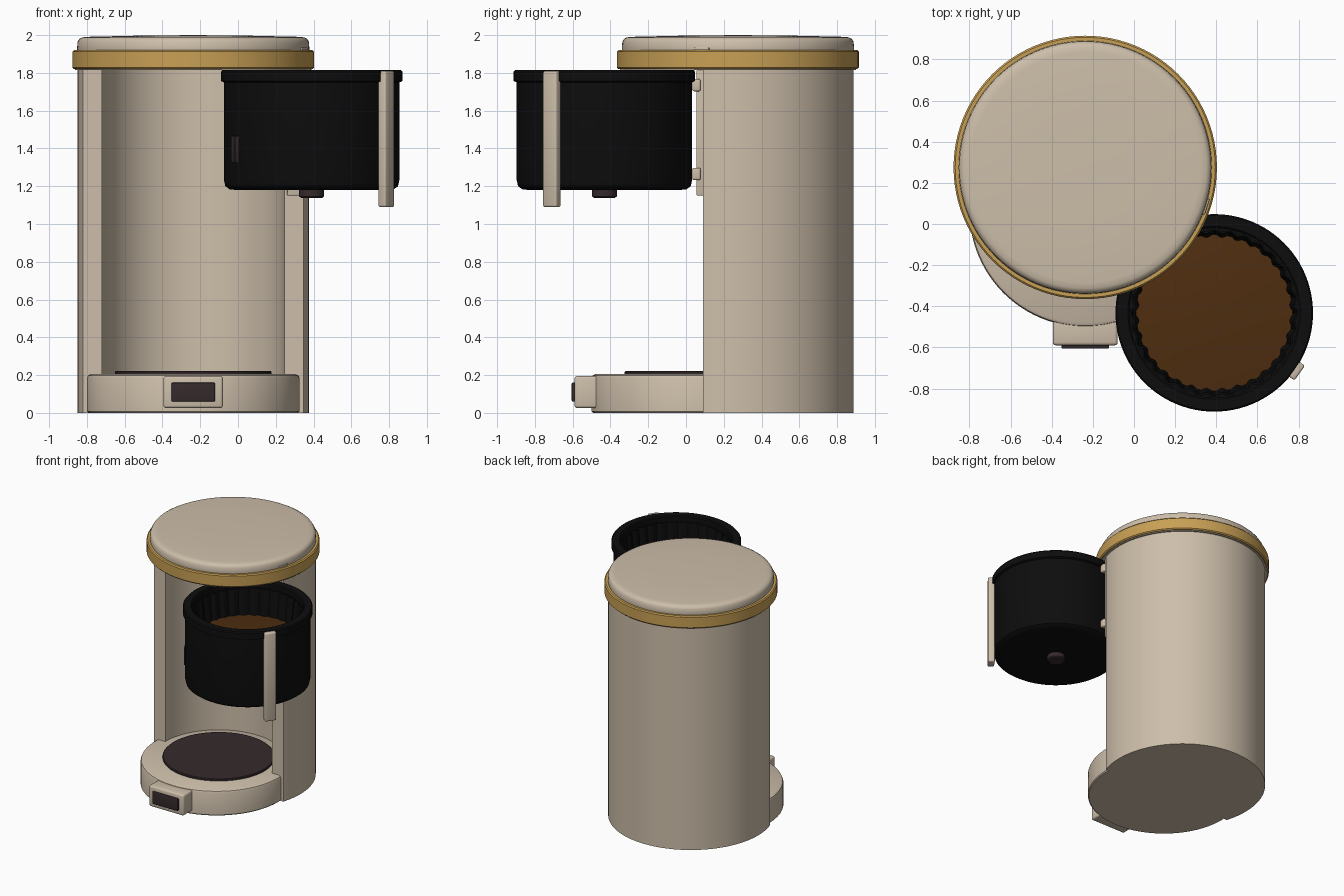
import bpy, bmesh, math
from math import sin, cos, pi, radians
from mathutils import Matrix

if "Cube" in bpy.data.objects:
    bpy.data.objects.remove(bpy.data.objects["Cube"])


def mat(name, rgb):
    m = bpy.data.materials.new(name)
    m.diffuse_color = (*rgb, 1)
    m.use_nodes = True
    m.node_tree.nodes["Principled BSDF"].inputs["Base Color"].default_value = m.diffuse_color
    return m


BEIGE = mat("beige", (0.61, 0.515, 0.40))
GOLD = mat("gold", (0.58, 0.35, 0.09))
BLACK = mat("black", (0.004, 0.004, 0.004))
DARK = mat("dark_brown_grey", (0.036, 0.023, 0.025))
COFFEE = mat("coffee_brown", (0.078, 0.027, 0.005))

CX = -0.237           # body axis x
BODY = (CX, 0.275)    # tank, collar and lid centre
PLATE = (CX, 0.09)    # jug recess and hot plate centre
BASKET = (0.39, -0.432)


def finish(bm, name, material, angle=35):
    bmesh.ops.remove_doubles(bm, verts=bm.verts, dist=1e-5)
    bmesh.ops.recalc_face_normals(bm, faces=bm.faces)
    me = bpy.data.meshes.new(name)
    bm.to_mesh(me)
    bm.free()
    me.materials.append(material)
    ob = bpy.data.objects.new(name, me)
    bpy.context.collection.objects.link(ob)
    bpy.ops.object.select_all(action='DESELECT')
    ob.select_set(True)
    bpy.context.view_layer.objects.active = ob
    bpy.ops.object.shade_smooth_by_angle(angle=radians(angle))
    return ob


def lathe(name, centre, profile, material, n=96, wave=0, waves=1):
    """Spin (radius, z) points about a vertical axis, optionally fluted."""
    bm = bmesh.new()
    rings = []
    for r, z in profile:
        ring = []
        for i in range(n):
            a = 2 * pi * i / n
            rr = r + (wave * cos(waves * a) if r > 0 else 0)
            ring.append(bm.verts.new((centre[0] + rr * cos(a), centre[1] + rr * sin(a), z)))
        rings.append(ring)
    for a, b in zip(rings, rings[1:]):
        for i in range(n):
            j = (i + 1) % n
            bm.faces.new((a[i], a[j], b[j], b[i]))
    return finish(bm, name, material)


def box(name, centre, size, material, bevel=0.0, rot=0.0):
    bm = bmesh.new()
    bmesh.ops.create_cube(bm, size=1)
    bmesh.ops.scale(bm, vec=size, verts=bm.verts)
    if bevel:
        bmesh.ops.bevel(bm, geom=bm.edges[:], offset=bevel, segments=3, profile=0.5, affect='EDGES')
    bmesh.ops.transform(bm, matrix=Matrix.Translation(centre) @ Matrix.Rotation(rot, 4, 'Z'), verts=bm.verts)
    return finish(bm, name, material)


# Water tank body: round outside, flat front edges, semicircular jug recess
bm = bmesh.new()
R, RI, TOP = 0.612, 0.483, 1.83
a0 = math.asin((PLATE[1] - BODY[1]) / R)
N = 80
outer = [(BODY[0] + R * cos(a), BODY[1] + R * sin(a))
         for a in (a0 + (pi - 2 * a0) * i / N for i in range(N + 1))]
inner = [(PLATE[0] + RI * cos(pi * i / N), PLATE[1] + RI * sin(pi * i / N)) for i in range(N + 1)]
cols = [[bm.verts.new((x, y, z)) for x, y, z in
         ((*o, 0), (*o, TOP), (*i, TOP), (*i, 0))] for o, i in zip(outer, inner)]
for c, d in zip(cols, cols[1:]):
    for k in range(4):
        m = (k + 1) % 4
        bm.faces.new((c[k], d[k], d[m], c[m]))
bm.faces.new(cols[0])
bm.faces.new(cols[-1])
finish(bm, "tank_body", BEIGE)

# Base and hot plate
lathe("base", (CX, 0.0625), [(0, 0), (0.555, 0), (0.5625, 0.008), (0.5625, 0.185), (0.557, 0.198),
                             (0.543, 0.205), (0, 0.205)], BEIGE)
lathe("hot_plate", PLATE, [(0, 0.19), (0.415, 0.19), (0.415, 0.216), (0.41, 0.221), (0, 0.221)], DARK)

# Switch housing and switch
box("switch_housing", (CX, -0.52, 0.11), (0.315, 0.14, 0.17), BEIGE, 0.015)
box("switch", (CX, -0.59, 0.11), (0.23, 0.03, 0.10), DARK, 0.006)

# Collar and lid
lathe("collar_underside", BODY, [(0, 1.815), (0.625, 1.815), (0.625, 1.83), (0, 1.83)], BEIGE)
lathe("gold_collar", BODY, [(0.6, 1.82), (0.632, 1.82), (0.64, 1.828), (0.64, 1.912),
                            (0.632, 1.92), (0.6, 1.92)], GOLD)
lathe("lid", BODY, [(0, 1.9), (0.612, 1.9), (0.615, 1.93), (0.612, 1.965), (0.603, 1.98), (0.588, 1.988),
                    (0.56, 1.991), (0.3, 1.997), (0, 2.0)], BEIGE)
t = radians(-18)
box("lid_finger_tab", (BODY[0] + 0.613 * cos(t), BODY[1] + 0.613 * sin(t), 1.928),
    (0.02, 0.08, 0.014), BEIGE, 0.004, t)

# Swing-out filter basket
lathe("filter_basket", BASKET, [(0, 1.18), (0.40, 1.18), (0.435, 1.184), (0.457, 1.2), (0.465, 1.235),
                                (0.465, 1.75), (0.48, 1.757), (0.48, 1.806), (0.473, 1.815), (0.42, 1.815),
                                (0.412, 1.807), (0.412, 1.3), (0, 1.3)], BLACK)
lathe("fluted_filter", BASKET, [(0.355, 1.31), (0.376, 1.57), (0.395, 1.77), (0.405, 1.77)],
      BLACK, 192, 0.008, 32)
lathe("coffee_grounds", BASKET, [(0, 1.585), (0.2, 1.578), (0.38, 1.56)], COFFEE)
lathe("drip_nozzle", BASKET, [(0, 1.138), (0.055, 1.138), (0.066, 1.146), (0.066, 1.2), (0, 1.2)], DARK, 48)

# Basket handle
h = math.atan2(-0.278, 0.395)
box("basket_handle", (BASKET[0] + 0.483 * cos(h), BASKET[1] + 0.483 * sin(h), 1.45),
    (0.05, 0.088, 0.72), BEIGE, 0.01, h)

# Latch slots on the basket wall
for k, deg in enumerate((206.5, 212.5)):
    a = radians(deg)
    box(f"latch_slot_{k + 1}", (BASKET[0] + 0.464 * cos(a), BASKET[1] + 0.464 * sin(a), 1.395),
        (0.012, 0.038, 0.14), DARK, 0.003, a)

# Hinge plate and knuckles
box("hinge_plate", (0.295, 0.08, 1.483), (0.07, 0.05, 0.665), BEIGE, 0.006)
for k, z in enumerate((1.265, 1.735)):
    box(f"hinge_knuckle_{k + 1}", (0.325, 0.055, z), (0.06, 0.045, 0.065), BEIGE, 0.01)
